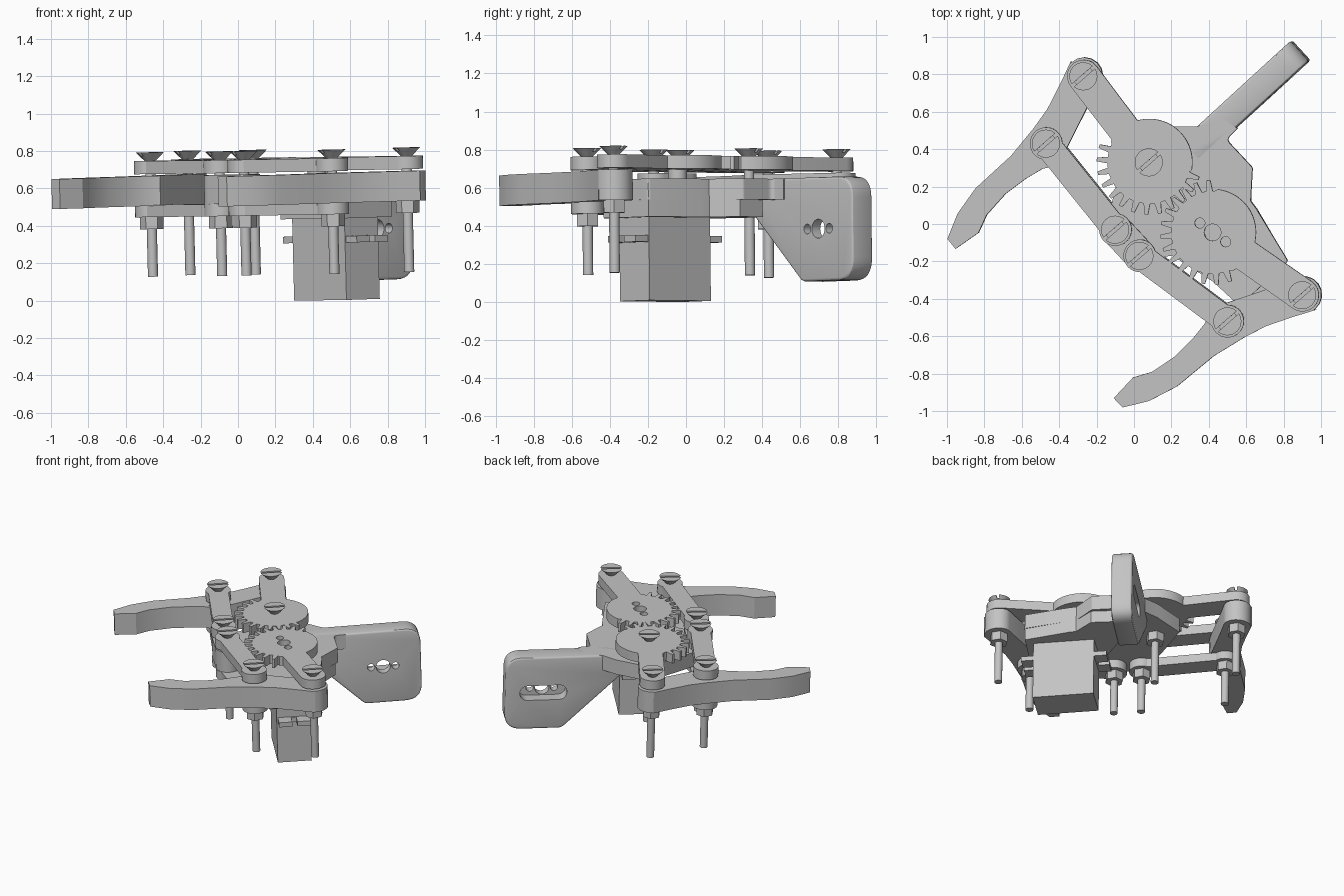
import bpy, bmesh
from math import sin, cos, pi, radians, atan2, tan
from mathutils import Matrix, Vector

if "Cube" in bpy.data.objects:
    bpy.data.objects.remove(bpy.data.objects["Cube"])

grey = bpy.data.materials.new("plain grey")
grey.use_nodes = True
colour = (0.55, 0.55, 0.55, 1)
grey.diffuse_color = colour
grey.node_tree.nodes["Principled BSDF"].inputs["Base Color"].default_value = colour

# The whole mechanism leans very slightly
TILT = Matrix(((1, 0, -.025, .019), (0, 1, -.01, .0075), (.025, .01, 1, 0), (0, 0, 0, 1)))
AXIS = radians(41)
U = Vector((cos(AXIS), sin(AXIS)))
V = Vector((-U.y, U.x))


def circle(c, r, n=32):
    return [(c[0] + r * cos(2 * pi * i / n), c[1] + r * sin(2 * pi * i / n)) for i in range(n)]


def capsule(a, b, ra, rb, n=14):
    """Outline around two points."""
    t = atan2(b[1] - a[1], b[0] - a[0])
    out = []
    for c, r, start in ((a, ra, t + pi / 2), (b, rb, t - pi / 2)):
        for i in range(n + 1):
            k = start + pi * i / n
            out.append((c[0] + r * cos(k), c[1] + r * sin(k)))
    return out


def rounded(pts, n=8):
    """Polygon of (x, y, corner radius)."""
    out = []
    for i, (x, y, r) in enumerate(pts):
        p = Vector((x, y))
        if not r:
            out.append((x, y))
            continue
        a = (Vector(pts[i - 1][:2]) - p).normalized()
        b = (Vector(pts[(i + 1) % len(pts)][:2]) - p).normalized()
        d = r / tan(a.angle(b) / 2)
        p0, p1 = p + a * d, p + b * d
        for k in range(n + 1):
            t = k / n
            out.append(tuple(p0 * (1 - t) ** 2 + p * 2 * t * (1 - t) + p1 * t * t))
    return out


def rect(c, hu, hv):
    c = Vector(c)
    return [tuple(c + U * hu * a + V * hv * b) for a, b in ((-1, -1), (1, -1), (1, 1), (-1, 1))]


def prism(name, pts, z0, z1):
    bm = bmesh.new()
    face = bm.faces.new([bm.verts.new((p[0], p[1], z0)) for p in pts])
    top = bmesh.ops.extrude_face_region(bm, geom=[face])["geom"]
    bmesh.ops.translate(bm, vec=(0, 0, z1 - z0), verts=[g for g in top if isinstance(g, bmesh.types.BMVert)])
    bmesh.ops.recalc_face_normals(bm, faces=bm.faces)
    me = bpy.data.meshes.new(name)
    bm.to_mesh(me)
    bm.free()
    ob = bpy.data.objects.new(name, me)
    bpy.context.scene.collection.objects.link(ob)
    return ob


def bake(ob):
    bpy.context.view_layer.update()
    dg = bpy.context.evaluated_depsgraph_get()
    ob.data = bpy.data.meshes.new_from_object(ob.evaluated_get(dg))
    ob.modifiers.clear()


def combine(ob, others, op):
    for o in others:
        m = ob.modifiers.new("bool", "BOOLEAN")
        m.operation, m.object, m.solver = op, o, "EXACT"
    bake(ob)
    for o in others:
        bpy.data.objects.remove(o)
    return ob


def finish(ob, matrix=None):
    ob.data.transform(TILT @ matrix if matrix else TILT)
    bm = bmesh.new()
    bm.from_mesh(ob.data)
    bmesh.ops.recalc_face_normals(bm, faces=bm.faces)
    bm.to_mesh(ob.data)
    bm.free()
    ob.data.materials.clear()
    ob.data.materials.append(grey)
    bpy.ops.object.select_all(action="DESELECT")
    ob.select_set(True)
    bpy.context.view_layer.objects.active = ob
    bpy.ops.object.shade_smooth_by_angle(angle=radians(30))


# Pivot positions for each side: gear, arm end, inner link, outer link
SIDES = {
    "left": ((.42, -.045), (.9, -.38), (.03, -.17), (.5, -.52)),
    "right": ((.08, .33), (-.27, .79), (-.1, -.03), (-.47, .43)),
}

# Curved jaw outline relative to the arm end pivot
tip = [(-.07, .08), (-.126, -.04), (-.195, -.175), (-.27, -.28), (-.39, -.426), (-.58, -.6),
       (-.677, -.737), (-.73, -.87), (-.687, -.924), (-.564, -.838), (-.52, -.742),
       (-.42, -.63), (-.313, -.55), (-.222, -.496), (-.15, -.48), (-.1, -.4), (.024, -.154),
       (.09, -.03)]
jaw = tip + [(.1 * cos(a * pi / 8), .1 * sin(a * pi / 8)) for a in range(0, 7)]


def mirror(p):
    c, s = cos(2 * AXIS), sin(2 * AXIS)
    return c * p[0] + s * p[1], s * p[0] - c * p[1]


def gear_outline(c, start, end, phase, teeth=24):
    """Round disc with teeth between two angles."""
    step = 2 * pi / teeth
    pts = []
    for i in range(teeth):
        mid = phase + i * step
        if start <= (mid - start) % (2 * pi) + start <= end:
            shape = ((-.5, .222), (-.3, .222), (-.13, .28), (.13, .28), (.3, .222))
        else:
            shape = ((-.5, .232), (-.25, .232), (0, .232), (.25, .232))
        for f, r in shape:
            pts.append((c[0] + r * cos(mid + f * step), c[1] + r * sin(mid + f * step)))
    return pts


for side, (gear, arm_end, inner, outer) in SIDES.items():
    left = side == "left"
    # Jaw
    shape = [mirror(p) for p in jaw] if left else jaw
    finish(prism(side + "_jaw", [(arm_end[0] + x, arm_end[1] + y) for x, y in shape], .515, .675))
    # Gear with its drive arm
    if left:
        outline = gear_outline(gear, radians(86), radians(296), radians(132 + 7.5))
    else:
        outline = gear_outline(gear, radians(150), radians(354), radians(-48))
    drive = prism(side + "_gear_arm", outline, .685, .755)
    arm = prism("arm", capsule(gear, arm_end, .085, .088), .685, .755)
    combine(drive, [arm], "UNION")
    if left:
        holes = [((0, 0), .045), ((-.068, .05), .027), ((.07, -.05), .027)]
        combine(drive, [prism("hole", circle((gear[0] + x, gear[1] + y), r, 20), .6, .8)
                        for (x, y), r in holes], "DIFFERENCE")
    finish(drive)
    # Paired links above and below the jaw
    for level, z0, z1 in (("upper", .685, .755), ("lower", .455, .52)):
        link = prism(f"{side}_{level}_link", capsule(inner, outer, .07, .07), z0, z1)
        ends = [prism("end", circle(p, .087), z0, z1) for p in (inner, outer)]
        finish(combine(link, ends, "UNION"))


def bolt(name, c, nut_top):
    # Countersunk slotted head
    bm = bmesh.new()
    bmesh.ops.create_cone(bm, cap_ends=True, segments=32, radius1=.03, radius2=.075, depth=.045,
                          matrix=Matrix.Translation((c[0], c[1], .7775)))
    head = prism(name + "_head", circle(c, .075), 0, 1)
    bm.to_mesh(head.data)
    bm.free()
    combine(head, [prism("slot", rect(c, .1, .009), .782, .83)], "DIFFERENCE")
    finish(head)
    finish(prism(name + "_shaft", circle(c, .027, 20), .135, .77))
    finish(prism(name + "_nut", circle(c, .063, 6), nut_top - .065, nut_top))


for side, (gear, arm_end, inner, outer) in SIDES.items():
    bolt(side + "_arm_bolt", arm_end, .515)
    bolt(side + "_inner_bolt", inner, .455)
    bolt(side + "_outer_bolt", outer, .455)
bolt("gear_bolt", SIDES["right"][0], .52)

# Base plate, link boss and thick servo mount
base = rounded([(-.15, 0, 0), (-.1, .2, 0), (-.02, .47, 0), (.22, .52, 0), (.33, .52, 0),
                (.47, .56, 0), (.55, .51, 0), (.49, .45, .03), (.63, .3, .02), (.62, .12, 0),
                (.65, .08, 0), (.82, -.2, .02), (.56, -.44, .02), (.42, -.31, 0),
                (.2, -.17, 0), (.03, -.2, 0)])
finish(prism("base_plate", base, .52, .63))
finish(prism("link_boss", capsule(SIDES["right"][2], SIDES["left"][2], .085, .085), .52, .675))
mount = [(.815, -.2), (.56, -.435), (.22, -.1), (.33, .3), (.5, .4), (.62, .28), (.62, .12), (.65, .08)]
finish(prism("servo_mount", mount, .43, .625))

# Servo: body, notched ears, output shaft
centre = (.51, -.115)
finish(prism("servo_body", rect(centre, .118, .213), -.007, .44))
ears = prism("servo_ears", rect(centre, .11, .3), .3, .335)
notches = [prism("notch", rect(Vector(centre) + V * s * .275, .018, .05), .2, .4) for s in (-1, 1)]
finish(combine(ears, notches, "DIFFERENCE"))
finish(prism("servo_shaft", circle(SIDES["left"][0], .05), .6, .69))

# Upright mounting paddle with a recessed slot and three holes
paddle = prism("mounting_paddle", rounded([(-.8, .63, 0), (0, .63, .11), (0, .085, .12),
                                           (-.4, .085, .06), (-.8, .47, 0)]), 0, .145)
edge = paddle.modifiers.new("edge", "BEVEL")
edge.width, edge.segments, edge.angle_limit = .014, 3, radians(60)
bake(paddle)
mid = -.266
cuts = [prism("recess", capsule((mid - .11, .36), (mid + .11, .36), .055, .055), .06, .3)]
cuts += [prism("hole", circle((mid + x, .36), r, 24), -.1, .1)
         for x, r in ((0, .05), (-.085, .026), (.085, .026))]
combine(paddle, cuts, "DIFFERENCE")
a = radians(42.5)
finish(paddle, Matrix(((cos(a), 0, -sin(a), .93), (sin(a), 0, cos(a), .87), (0, 1, 0, 0), (0, 0, 0, 1))))
